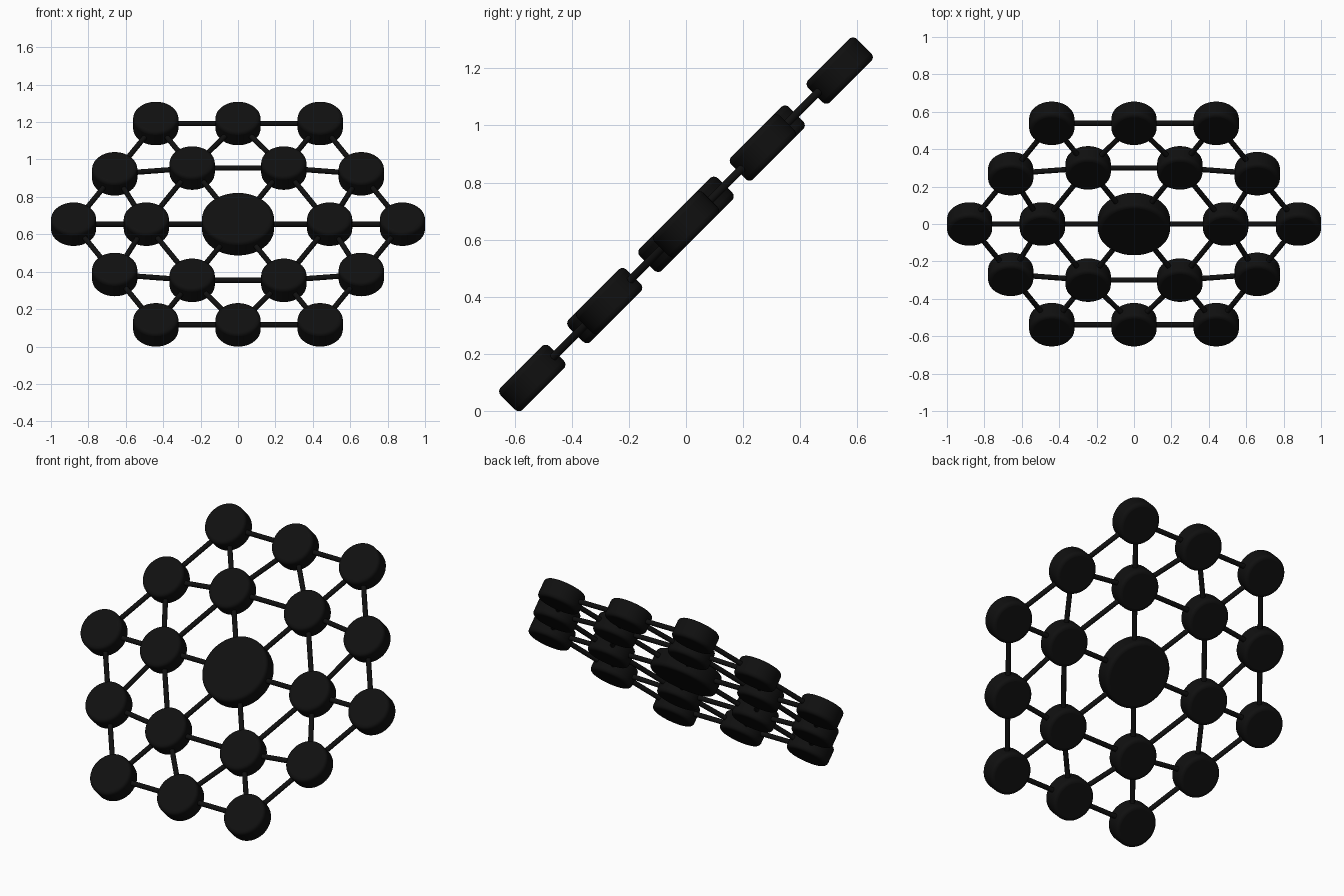
import bpy
import math
from itertools import combinations
from mathutils import Matrix, Vector

if "Cube" in bpy.data.objects:
    bpy.data.objects.remove(bpy.data.objects["Cube"])

RING_OUT, RING_IN = 0.879, 0.49
DISC_R, HUB_R, DISC_T = 0.121, 0.193, 0.11
TILT = Matrix.Translation((0, 0, 0.654)) @ Matrix.Rotation(math.radians(45), 4, 'X')

black = bpy.data.materials.new("black")
black.diffuse_color = (0.005, 0.005, 0.005, 1)
black.use_nodes = True
black.node_tree.nodes["Principled BSDF"].inputs["Base Color"].default_value = black.diffuse_color


def finish(ob, name):
    ob.name = name
    ob.data.materials.append(black)
    bpy.ops.object.shade_smooth_by_angle(angle=math.radians(40))
    ob.matrix_world = TILT @ ob.matrix_basis


def disc(name, p, r):
    bpy.ops.mesh.primitive_cylinder_add(vertices=64, radius=r, depth=DISC_T, location=p)
    ob = bpy.context.object
    bev = ob.modifiers.new("rounded_rim", 'BEVEL')
    bev.width, bev.segments = 0.02, 4
    bev.limit_method, bev.angle_limit = 'ANGLE', math.radians(40)
    finish(ob, name)


def rod(name, a, b):
    d = b - a
    bpy.ops.mesh.primitive_cylinder_add(vertices=16, radius=0.014, depth=d.length,
                                        location=(a + b) / 2,
                                        rotation=d.to_track_quat('Z', 'Y').to_euler())
    finish(bpy.context.object, name)


def hexagon(r):
    return [Vector((r * math.cos(k * math.pi / 3), r * math.sin(k * math.pi / 3), 0))
            for k in range(6)]


# Disc centres: hub, inner hexagon, outer hexagon corners and edge midpoints
corners = hexagon(RING_OUT)
mids = [(corners[k] + corners[(k + 1) % 6]) / 2 for k in range(6)]
inner = hexagon(RING_IN)
hub = Vector((0, 0, 0))

disc("hub_disc", hub, HUB_R)
for p in inner:
    disc("inner_disc", p, DISC_R)
for p in corners + mids:
    disc("outer_disc", p, DISC_R)

# Rods between all neighbouring discs
for a, b in combinations([hub] + inner + corners + mids, 2):
    if (a - b).length < 0.5:
        rod("connecting_rod", a, b)
